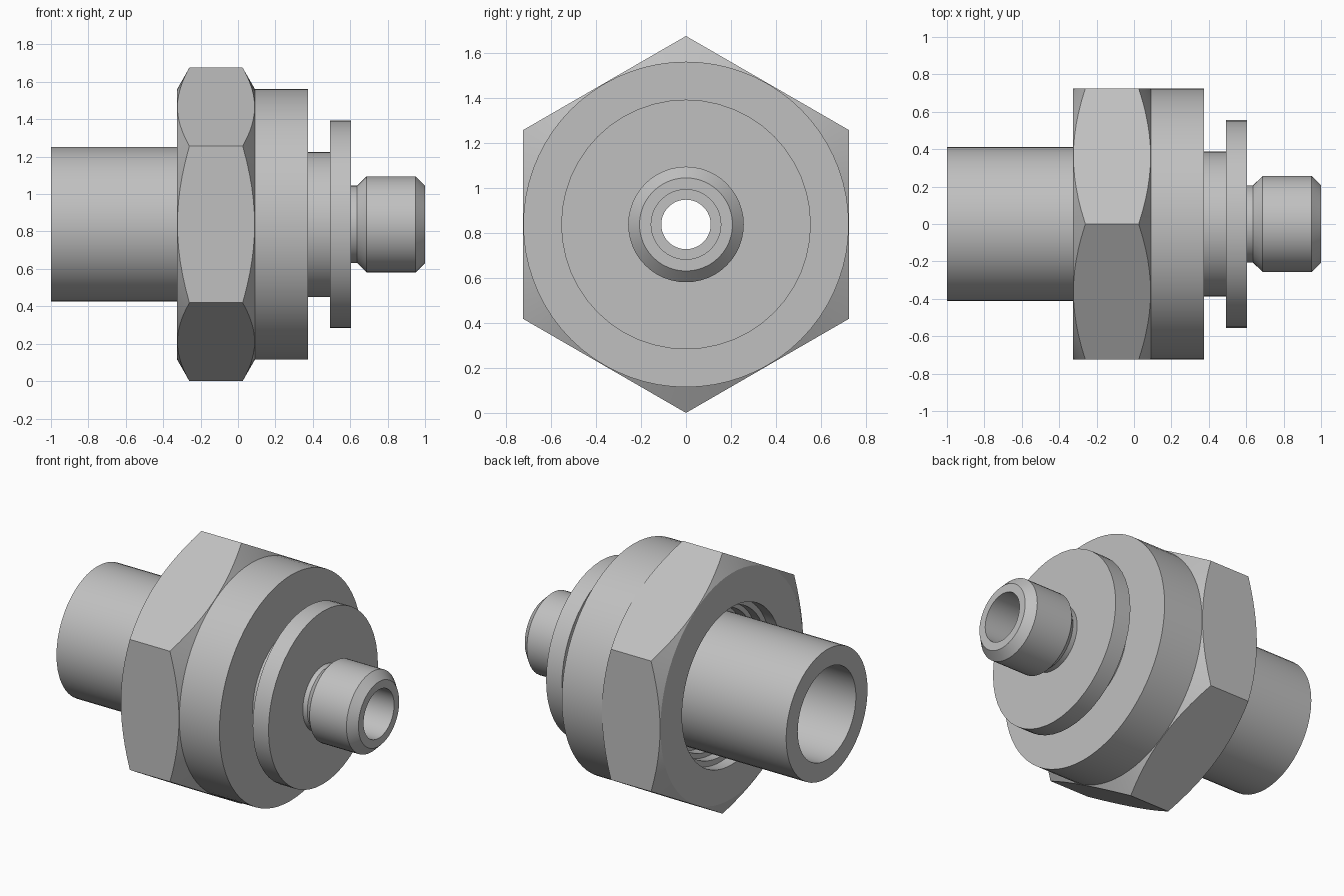
import bpy, bmesh, math

cube = bpy.data.objects.get("Cube")
if cube:
    bpy.data.objects.remove(cube)

AXIS_Z = 0.838            # height of the turning axis, also the hex corner radius
APOTHEM = AXIS_Z * math.cos(math.pi / 6)
RIM = APOTHEM - 0.002     # radius of the flat face inside the nut chamfer
CHAMFER = 0.065

steel = bpy.data.materials.new("steel grey")
steel.use_nodes = True
grey = (0.53, 0.53, 0.53, 1)
steel.diffuse_color = grey
steel.node_tree.nodes["Principled BSDF"].inputs["Base Color"].default_value = grey


def hex_radius(angle):
    return APOTHEM / math.cos(angle % (math.pi / 3) - math.pi / 6)


def turn(name, profile, segments=48):
    """Turn a closed profile of (x, radius) about the x axis.
    A third value marks a hex point: x slides by that sign along the chamfer."""
    bm = bmesh.new()
    rings = []
    for x, radius, *side in profile:
        ring = []
        for i in range(segments):
            a = math.tau * i / segments
            r, px = radius, x
            if side:
                r = hex_radius(a)
                px += side[0] * CHAMFER * (r - RIM) / (AXIS_Z - RIM)
            ring.append(bm.verts.new((px, r * math.sin(a), AXIS_Z + r * math.cos(a))))
        rings.append(ring)
    for k, ring in enumerate(rings):
        nxt = rings[(k + 1) % len(rings)]
        for i in range(segments):
            j = (i + 1) % segments
            bm.faces.new((ring[i], ring[j], nxt[j], nxt[i]))
    bmesh.ops.recalc_face_normals(bm, faces=bm.faces[:])
    mesh = bpy.data.meshes.new(name)
    bm.to_mesh(mesh)
    bm.free()
    mesh.materials.append(steel)
    obj = bpy.data.objects.new(name, mesh)
    bpy.context.collection.objects.link(obj)
    bpy.ops.object.select_all(action="DESELECT")
    obj.select_set(True)
    bpy.context.view_layer.objects.active = obj
    bpy.ops.object.shade_smooth_by_angle(angle=math.radians(20))
    return obj


# Open pipe stub
turn("pipe_stub", [(-1, 0.413), (0.2, 0.413), (0.2, 0.295), (-1, 0.295)])

# Chamfered hexagon nut with a stepped recess around the pipe
BACK, FRONT = -0.325, 0.09
turn("hex_nut", [
    (BACK, 0.505), (BACK, RIM), (BACK, 0, 1), (FRONT, 0, -1), (FRONT, RIM),
    (FRONT, 0.40), (-0.12, 0.40), (-0.12, 0.44), (-0.19, 0.44),
    (-0.19, 0.47), (-0.25, 0.47), (-0.25, 0.505)], 72)

# Round collar in front of the nut
turn("collar", [(FRONT, RIM), (0.375, RIM), (0.375, 0.38), (FRONT, 0.38)], 72)

# Neck, flange and grooved spigot with a stepped bore
turn("flanged_spigot", [
    (0.2, 0.387), (0.493, 0.387), (0.493, 0.555), (0.605, 0.555),
    (0.605, 0.207), (0.637, 0.207), (0.688, 0.257), (0.95, 0.257),
    (1, 0.207), (1, 0.155), (0.45, 0.155), (0.45, 0.11), (0.2, 0.11)])
